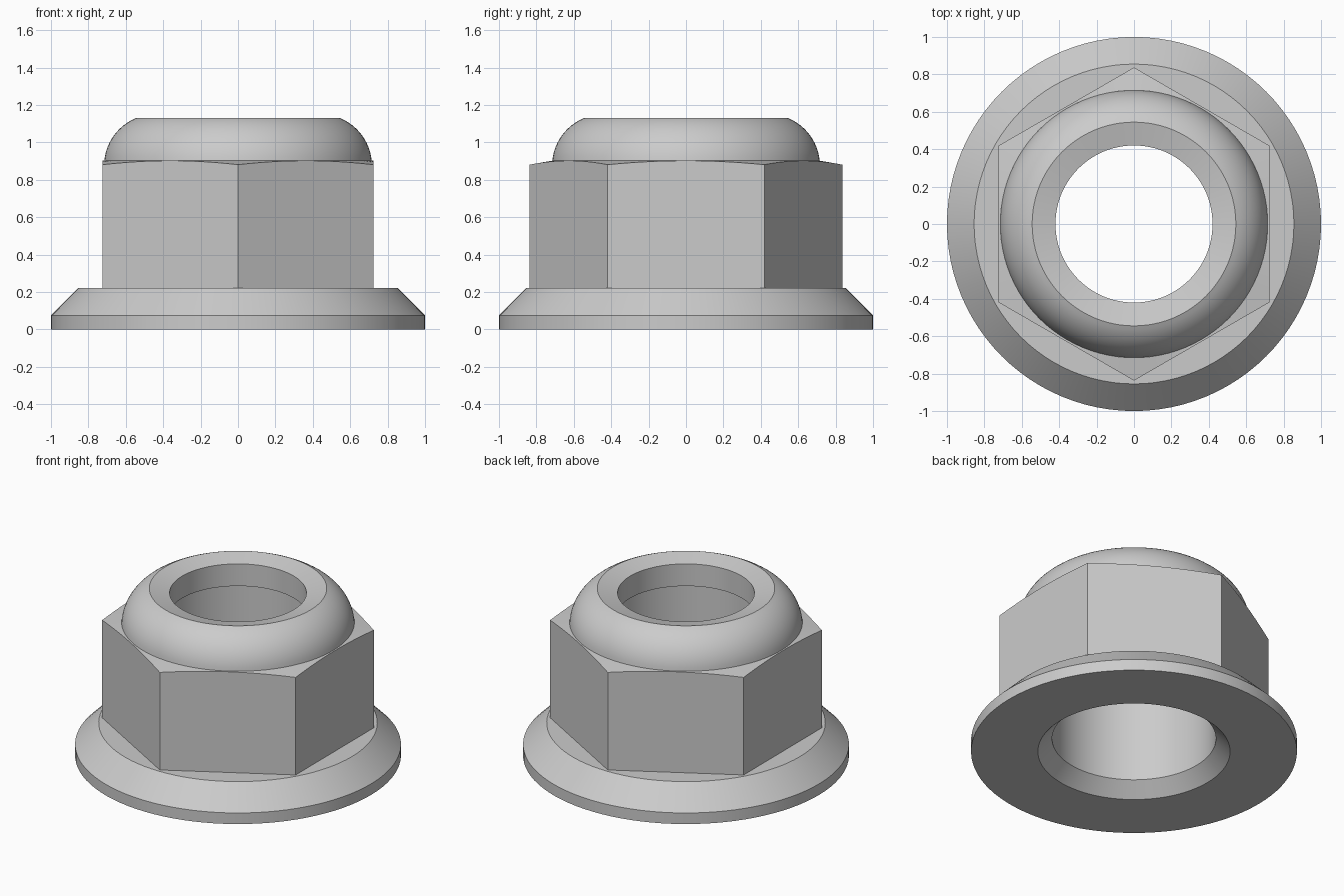
import bpy, bmesh
from math import pi, sin, cos, radians

if "Cube" in bpy.data.objects:
    bpy.data.objects.remove(bpy.data.objects["Cube"])

SEG = 96
APOTHEM = 0.725


def loft(name, rings):
    """Skin rings around z; each ring maps an angle to (radius, height)."""
    bm = bmesh.new()
    angles = [2 * pi * k / SEG for k in range(SEG)]
    loops = []
    for ring in rings:
        pts = [ring(a) for a in angles]
        loops.append([bm.verts.new((r * cos(a), r * sin(a), z))
                      for a, (r, z) in zip(angles, pts)])
    for lo, hi in zip(loops, loops[1:]):
        for k in range(SEG):
            n = (k + 1) % SEG
            bm.faces.new((lo[k], lo[n], hi[n], hi[k]))
    mesh = bpy.data.meshes.new(name)
    bm.to_mesh(mesh)
    bm.free()
    obj = bpy.data.objects.new(name, mesh)
    bpy.context.collection.objects.link(obj)
    bpy.ops.object.select_all(action='DESELECT')
    obj.select_set(True)
    bpy.context.view_layer.objects.active = obj
    bpy.ops.object.shade_smooth_by_angle(angle=radians(12))
    return obj


def lathe(name, profile):
    return loft(name, [lambda a, p=p: p for p in profile])


def hex_radius(a):
    return APOTHEM / cos((a + pi / 6) % (pi / 3) - pi / 6)


# Threaded bore, countersunk base and conical washer flange
lathe("flange", [(0.503, 0.95), (0.503, 0.09), (0.59, 0), (1, 0),
                 (1, 0.075), (0.855, 0.22), (0.70, 0.22)])

# Hexagonal body, its top corners cut by a shallow cone
loft("hex_body", [
    lambda a: (hex_radius(a), 0.22),
    lambda a: (hex_radius(a), 0.902 - 0.19 * (hex_radius(a) - APOTHEM)),
    lambda a: (0.715, 0.902),
])

# Rounded collar rolled over the locking insert
arc = [(0.442 + 0.274 * cos(radians(t)), 0.876 + 0.274 * sin(radians(t)))
       for t in [5 + 63 * i / 12 for i in range(13)]]
lathe("collar", arc + [(0.42, 1.10), (0.42, 0.95), (0.503, 0.95)])
